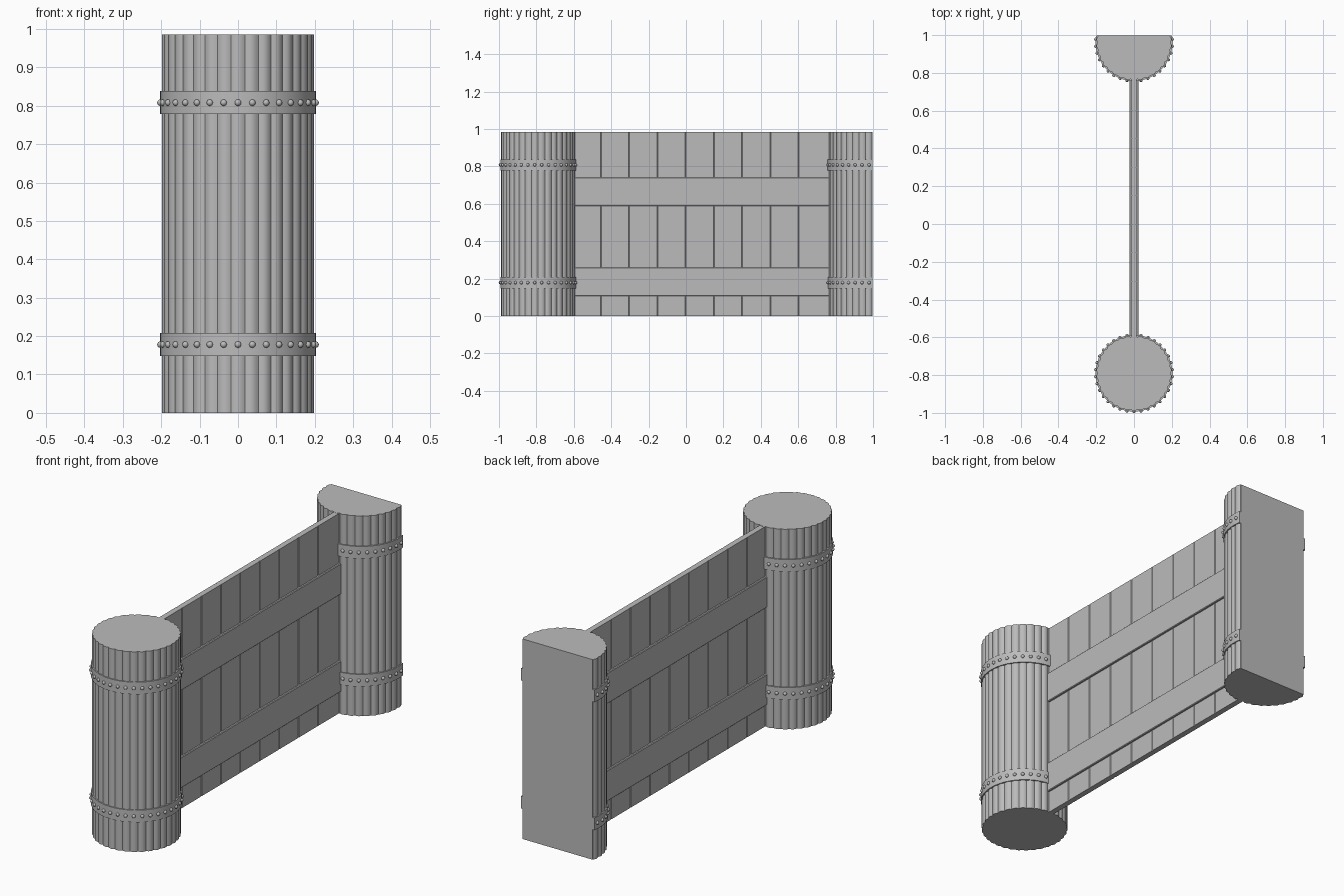
import bpy, bmesh, math
from mathutils import Matrix, Vector

cube = bpy.data.objects.get("Cube")
if cube:
    bpy.data.objects.remove(cube, do_unlink=True)

HEIGHT = 0.985
RIBS = 34
POST_R, BAND_R = 0.199, 0.203
FRONT_Y, BACK_Y, CUT_Y = -0.79, 0.96, 0.998
BANDS = [(0.148, 0.208), (0.778, 0.838)]

grey = bpy.data.materials.new("plain grey")
grey.use_nodes = True
colour = (0.5, 0.5, 0.5, 1)
grey.diffuse_color = colour
grey.node_tree.nodes["Principled BSDF"].inputs["Base Color"].default_value = colour


def finish(name, bm, smooth=True):
    bmesh.ops.recalc_face_normals(bm, faces=bm.faces)
    mesh = bpy.data.meshes.new(name)
    bm.to_mesh(mesh)
    bm.free()
    obj = bpy.data.objects.new(name, mesh)
    bpy.context.collection.objects.link(obj)
    mesh.materials.append(grey)
    if smooth:
        bpy.ops.object.select_all(action="DESELECT")
        obj.select_set(True)
        bpy.context.view_layer.objects.active = obj
        bpy.ops.object.shade_smooth_by_angle(angle=math.radians(30))
    return obj


def add_prism(bm, radius, steps, y, z0, z1):
    """Extrude a round outline whose radius is a function of angle."""
    ring = []
    for i in range(steps):
        a = 2 * math.pi * i / steps
        r = radius(a)
        ring.append(bm.verts.new((r * math.sin(a), y - r * math.cos(a), z0)))
    base = bm.faces.new(ring)
    top = bmesh.ops.extrude_face_region(bm, geom=[base], use_keep_orig=True)["geom"]
    verts = [v for v in top if isinstance(v, bmesh.types.BMVert)]
    bmesh.ops.translate(bm, verts=verts, vec=(0, 0, z1 - z0))


def cut_flat(bm):
    """Slice off everything behind the wall plane and close the opening."""
    geom = bm.verts[:] + bm.edges[:] + bm.faces[:]
    cut = bmesh.ops.bisect_plane(bm, geom=geom, plane_co=(0, CUT_Y, 0),
                                 plane_no=(0, 1, 0), clear_outer=True)["geom_cut"]
    edges = [e for e in cut if isinstance(e, bmesh.types.BMEdge)]
    bmesh.ops.holes_fill(bm, edges=edges, sides=0)


def ribbed(a):
    return POST_R - 0.006 * (1 - abs(math.cos(a * RIBS / 2)))


def build_post(name, y, halved):
    # Ribbed trunk
    bm = bmesh.new()
    add_prism(bm, ribbed, RIBS * 6, y, 0, HEIGHT)
    if halved:
        cut_flat(bm)
    finish(name, bm)

    # Metal bands and their rivets
    for label, (z0, z1) in zip(("lower", "upper"), BANDS):
        bm = bmesh.new()
        add_prism(bm, lambda a: BAND_R, RIBS * 2, y, z0, z1)
        if halved:
            cut_flat(bm)
        finish(f"{name}_{label}_band", bm)

        bm = bmesh.new()
        for i in range(RIBS):
            a = 2 * math.pi * i / RIBS
            spot = Vector((BAND_R * math.sin(a), y - BAND_R * math.cos(a), (z0 + z1) / 2))
            if halved and spot.y > CUT_Y - 0.01:
                continue
            bmesh.ops.create_uvsphere(bm, u_segments=12, v_segments=8, radius=0.0085,
                                      matrix=Matrix.Translation(spot))
        finish(f"{name}_{label}_rivets", bm)


def build_box(name, half_x, y0, y1, z0, z1, bevel):
    bm = bmesh.new()
    size = Matrix.Diagonal((2 * half_x, y1 - y0, z1 - z0, 1))
    bmesh.ops.create_cube(bm, size=1, matrix=Matrix.Translation(
        (0, (y0 + y1) / 2, (z0 + z1) / 2)) @ size)
    # Chamfer only the long edges along the seams
    axis = 2 if z1 - z0 > y1 - y0 else 1
    edges = [e for e in bm.edges
             if abs((e.verts[0].co - e.verts[1].co)[axis]) > 0.5]
    bmesh.ops.bevel(bm, geom=edges, offset=bevel, segments=1, affect="EDGES")
    finish(name, bm, smooth=False)


build_post("front_post", FRONT_Y, False)
build_post("back_half_post", BACK_Y, True)

# Upright planks
PLANKS, WIDTH, START = 9, 0.151, -0.606
for i in range(PLANKS):
    y0 = START + i * WIDTH
    y1 = y0 + WIDTH + (0.02 if i == PLANKS - 1 else 0)
    build_box(f"plank_{i + 1}", 0.014, y0, y1, 0, HEIGHT - 0.001, 0.003)

# Horizontal rails, standing out on both sides
for label, z0 in (("lower", 0.108), ("upper", 0.588)):
    build_box(f"{label}_rail", 0.024, -0.62, 0.79, z0, z0 + 0.152, 0.003)
